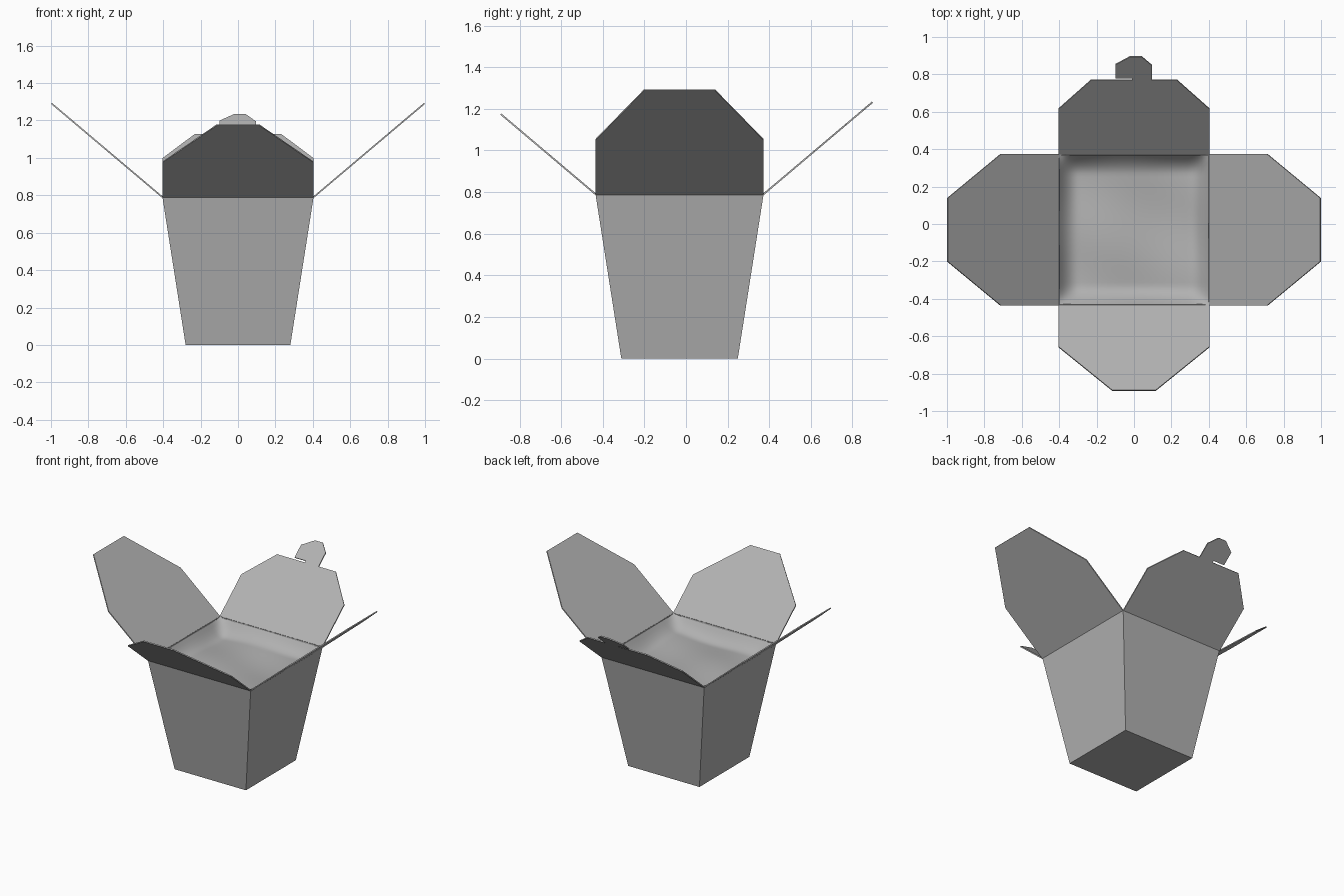
import bpy, math

if "Cube" in bpy.data.objects:
    bpy.data.objects.remove(bpy.data.objects["Cube"])

CY, RIM, SLOPE = -0.031, 0.79, 0.845      # box centre in y, rim height, flap rise per unit out
TOP, BOT, T = 0.404, 0.28, 0.008

grey = bpy.data.materials.new("grey_card")
grey.diffuse_color = (0.44, 0.44, 0.44, 1)
grey.use_nodes = True
grey.node_tree.nodes["Principled BSDF"].inputs["Base Color"].default_value = grey.diffuse_color


def make(name, verts, faces):
    me = bpy.data.meshes.new(name)
    me.from_pydata(verts, [], faces)
    me.update()
    me.materials.append(grey)
    ob = bpy.data.objects.new(name, me)
    bpy.context.collection.objects.link(ob)
    return ob


def solidify(ob, offset):
    m = ob.modifiers.new("card", 'SOLIDIFY')
    m.thickness, m.offset = T, offset


# Tapered open carton
corners = [(-1, -1), (1, -1), (1, 1), (-1, 1)]
verts = [(x * h, CY + y * h, z) for h, z in ((BOT, 0), (TOP, RIM)) for x, y in corners]
faces = [(3, 2, 1, 0)] + [(i, (i + 1) % 4, (i + 1) % 4 + 4, i + 4) for i in range(4)]
solidify(make("carton_body", verts, faces), -1)


# Folded-out lid flaps: outline in (sideways, outward) before turning about the box centre
def flap(name, outline, angle):
    c, s = math.cos(angle), math.sin(angle)
    pts = []
    for u, v in outline:
        d = TOP + v
        pts.append((c * u - s * d, CY + s * u + c * d, RIM + v * SLOPE))
    solidify(make(name, pts, [tuple(range(len(pts)))]), 0)


def plain(w, v1, tip, v2):
    return [(-w, 0), (w, 0), (w, v1), (tip, v2), (-tip, v2), (-w, v1)]


side = plain(TOP, 0.31, 0.17, 0.593)
flap("left_flap", side, math.pi / 2)
flap("right_flap", side, -math.pi / 2)
flap("front_flap", plain(TOP, 0.222, 0.115, 0.456), math.pi)

# Back flap with hooked locking tab
flap("back_flap", [(-TOP, 0), (TOP, 0), (TOP, 0.243), (0.23, 0.397), (0.095, 0.397),
                   (0.095, 0.477), (0.04, 0.523), (-0.02, 0.523), (-0.10, 0.48),
                   (-0.10, 0.407), (-0.012, 0.407), (-0.012, 0.397), (-0.23, 0.397),
                   (-TOP, 0.243)], 0)

# Soft filling that dips away from the rim, covering the top of the walls
N = 40
verts = []
for j in range(N + 1):
    for i in range(N + 1):
        a, b = 2 * i / N - 1, 2 * j / N - 1
        ex, ey = min(1, (1 - abs(a)) / 0.27), min(1, (1 - abs(b)) / 0.27)
        k = (1 - (1 - ex) ** 2) * (1 - (1 - ey) ** 2)
        z = RIM + 0.002 - k * (0.085 + 0.012 * math.sin(3 * a + 2 * b) * math.cos(3 * b - a))
        h = TOP - 0.001
        verts.append((a * h, CY + b * h, z))
faces = [(j * (N + 1) + i, j * (N + 1) + i + 1, (j + 1) * (N + 1) + i + 1, (j + 1) * (N + 1) + i)
         for j in range(N) for i in range(N)]
filling = make("filling", verts, faces)
for p in filling.data.polygons:
    p.use_smooth = True
